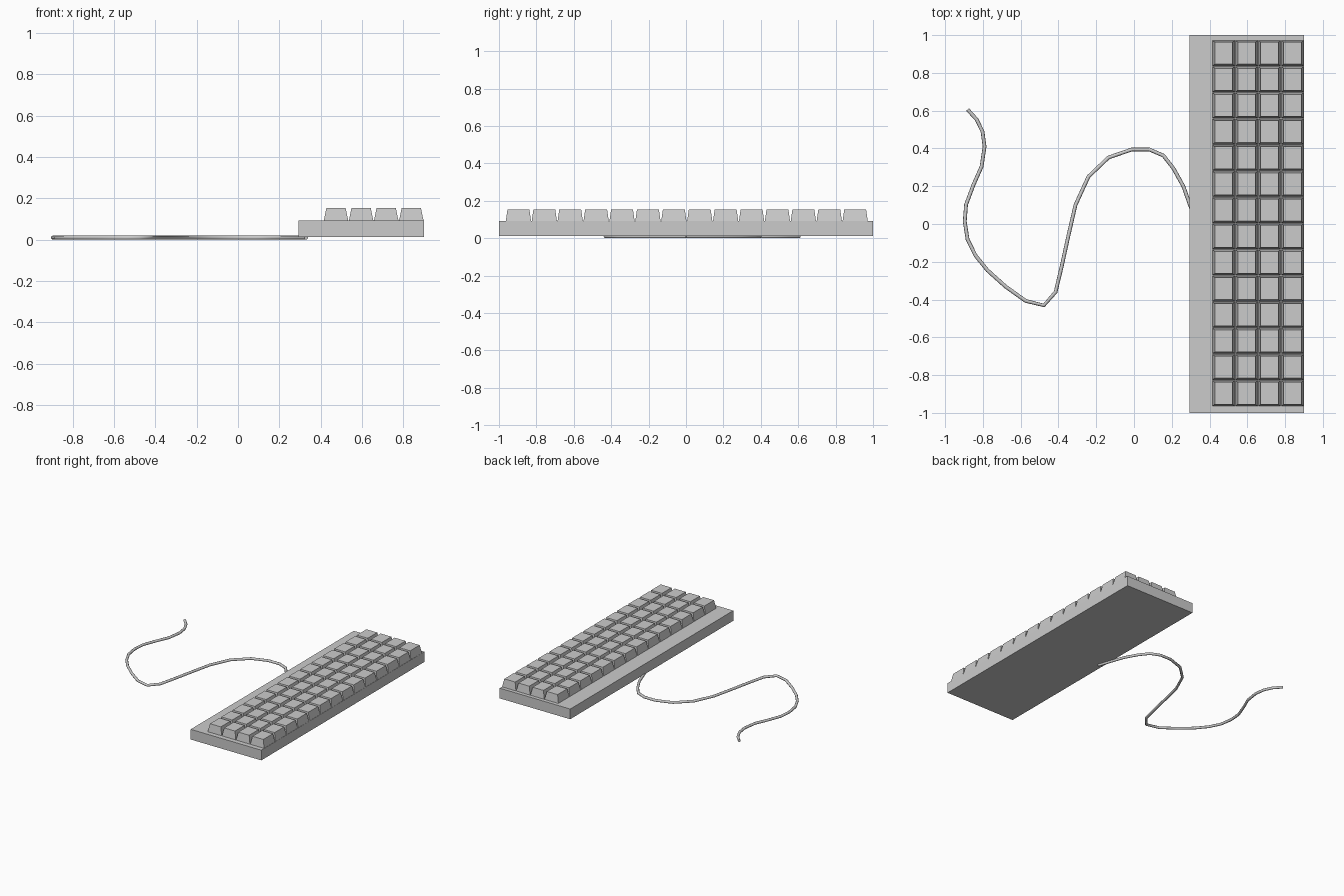
import bpy, bmesh

if "Cube" in bpy.data.objects:
    bpy.data.objects.remove(bpy.data.objects["Cube"])


def frustum(bm, cx, cy, z0, z1, bottom, top):
    """Add a closed block whose bottom and top rectangles may differ in size."""
    corners = [(-1, -1), (1, -1), (1, 1), (-1, 1)]
    lo = [bm.verts.new((cx + sx * bottom[0] / 2, cy + sy * bottom[1] / 2, z0)) for sx, sy in corners]
    hi = [bm.verts.new((cx + sx * top[0] / 2, cy + sy * top[1] / 2, z1)) for sx, sy in corners]
    bm.faces.new(lo[::-1])
    bm.faces.new(hi)
    for i in range(4):
        j = (i + 1) % 4
        bm.faces.new((lo[i], lo[j], hi[j], hi[i]))


def finish(bm, name):
    mesh = bpy.data.meshes.new(name)
    bm.to_mesh(mesh)
    bm.free()
    obj = bpy.data.objects.new(name, mesh)
    bpy.context.collection.objects.link(obj)
    return obj


# Flat keyboard case
bm = bmesh.new()
frustum(bm, 0.597, 0, 0.013, 0.092, (0.606, 2.0), (0.606, 2.0))
finish(bm, "keyboard_case")

# Grid of tapered keycaps, 4 rows of 14
pitch_x, pitch_y = 0.1215, 0.1385
bm = bmesh.new()
for row in range(4):
    for col in range(14):
        frustum(bm, 0.4745 + row * pitch_x, -0.896 + col * pitch_y,
                0.091, 0.154, (0.119, 0.135), (0.093, 0.117))
finish(bm, "keycaps")

# Winding cable lying on the table, tucked under the case
path = [(-0.881, 0.606), (-0.833, 0.553), (-0.802, 0.489), (-0.791, 0.41),
        (-0.807, 0.304), (-0.849, 0.209), (-0.889, 0.103), (-0.896, 0.013),
        (-0.881, -0.082), (-0.839, -0.167), (-0.775, -0.246), (-0.68, -0.331),
        (-0.574, -0.407), (-0.477, -0.431), (-0.415, -0.36), (-0.384, -0.23),
        (-0.347, -0.061), (-0.31, 0.1), (-0.241, 0.251), (-0.135, 0.352),
        (-0.013, 0.394), (0.082, 0.394), (0.156, 0.362), (0.209, 0.294),
        (0.262, 0.198), (0.299, 0.093), (0.33, 0.0)]
curve = bpy.data.curves.new("cable", 'CURVE')
curve.dimensions = '3D'
curve.bevel_depth = 0.010
curve.bevel_resolution = 2
curve.use_fill_caps = True
spline = curve.splines.new('POLY')
spline.points.add(len(path) - 1)
for point, (x, y) in zip(spline.points, path):
    point.co = (x, y, 0.010, 1)
cable = bpy.data.objects.new("cable", curve)
bpy.context.collection.objects.link(cable)
bpy.context.view_layer.objects.active = cable
cable.select_set(True)
bpy.ops.object.convert(target='MESH')
